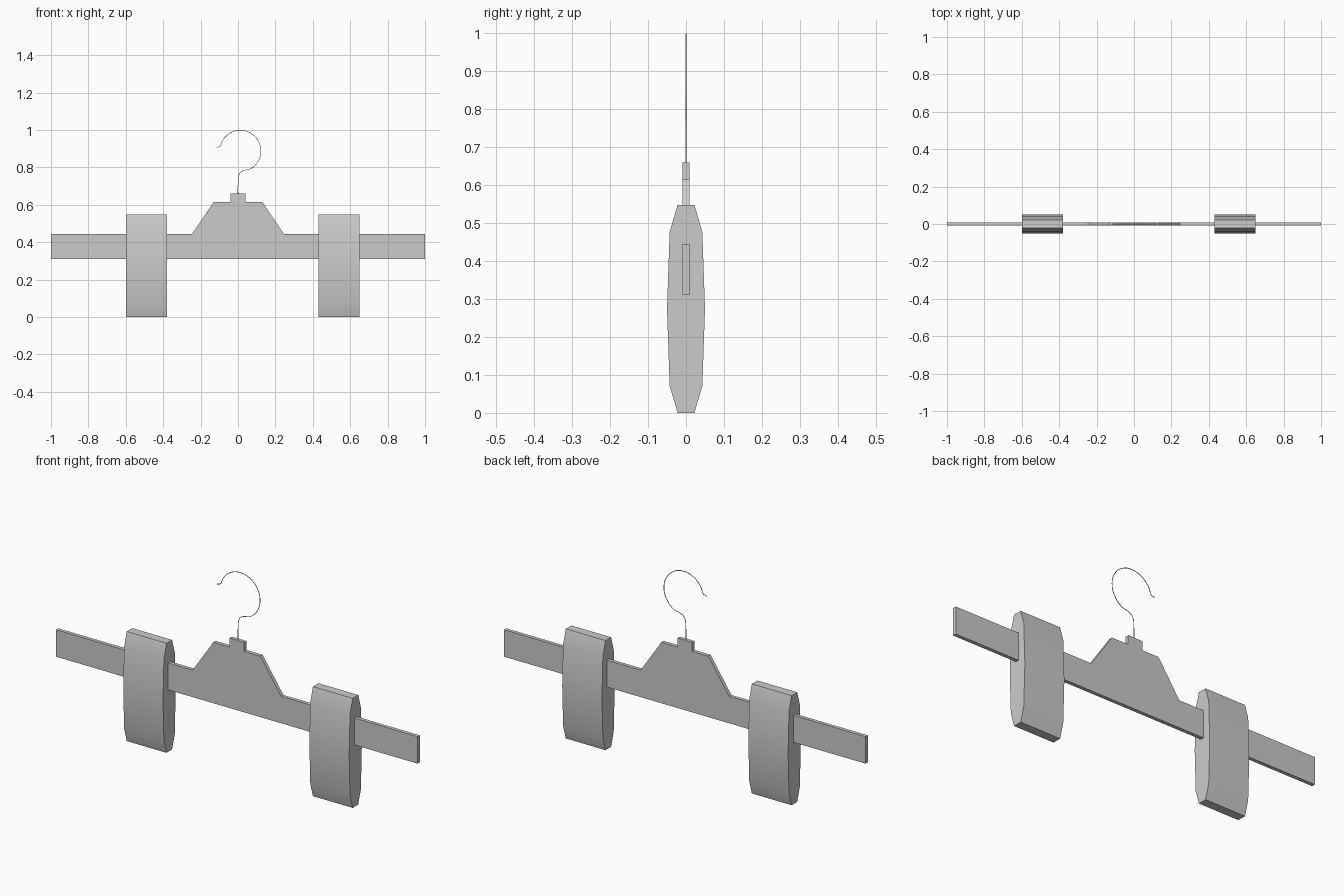
import bpy, bmesh
from math import radians, sin, cos

if "Cube" in bpy.data.objects:
    bpy.data.objects.remove(bpy.data.objects["Cube"])


def prism(name, outline, offset):
    """Extrude a closed outline of 3D points along an offset."""
    bm = bmesh.new()
    face = bm.faces.new([bm.verts.new(p) for p in outline])
    ext = bmesh.ops.extrude_face_region(bm, geom=[face])
    moved = [v for v in ext["geom"] if isinstance(v, bmesh.types.BMVert)]
    bmesh.ops.translate(bm, verts=moved, vec=offset)
    bmesh.ops.recalc_face_normals(bm, faces=bm.faces)
    mesh = bpy.data.meshes.new(name)
    bm.to_mesh(mesh)
    bm.free()
    obj = bpy.data.objects.new(name, mesh)
    bpy.context.collection.objects.link(obj)
    return obj


# Flat hanger board: long bar with stepped shoulder in the middle
T = 0.009
half = [(1, 0.31), (1, 0.445), (0.245, 0.445), (0.13, 0.615), (0.04, 0.615), (0.04, 0.66)]
board = half + [(-x, z) for x, z in reversed(half)]
prism("hanger_board", [(x, -T, z) for x, z in board], (0, 2 * T, 0))

# Two chunky sliding clips with a tapered ten-sided cross-section
side = [(0.022, 0), (0.043, 0.07), (0.05, 0.275), (0.043, 0.477), (0.022, 0.548)]
section = side + [(-y, z) for y, z in reversed(side)]
for name, x0 in (("left_clip", -0.6), ("right_clip", 0.43)):
    clip = prism(name, [(x0, y, z) for y, z in section], (0.22, 0, 0))
    bpy.ops.object.select_all(action='DESELECT')
    clip.select_set(True)
    bpy.context.view_layer.objects.active = clip
    bpy.ops.object.shade_smooth_by_angle(angle=radians(30))

# Thin wire hook: stem, round loop, flared tip
loop = [(0.012 + 0.11 * cos(radians(a)), 0.888 + 0.11 * sin(radians(a)))
        for a in range(-60, 151, 30)]
path = [(0, 0.65), (0.001, 0.72), (0.009, 0.768), (0.03, 0.783)] + loop + [(-0.096, 0.914), (-0.115, 0.907)]
curve = bpy.data.curves.new("wire_hook", 'CURVE')
curve.dimensions = '3D'
curve.bevel_depth = 0.0016
curve.bevel_resolution = 1
curve.resolution_u = 5
curve.use_fill_caps = True
spline = curve.splines.new('BEZIER')
spline.bezier_points.add(len(path) - 1)
for point, (x, z) in zip(spline.bezier_points, path):
    point.co = (x, 0, z)
    point.handle_left_type = point.handle_right_type = 'AUTO'
hook = bpy.data.objects.new("wire_hook", curve)
bpy.context.collection.objects.link(hook)
